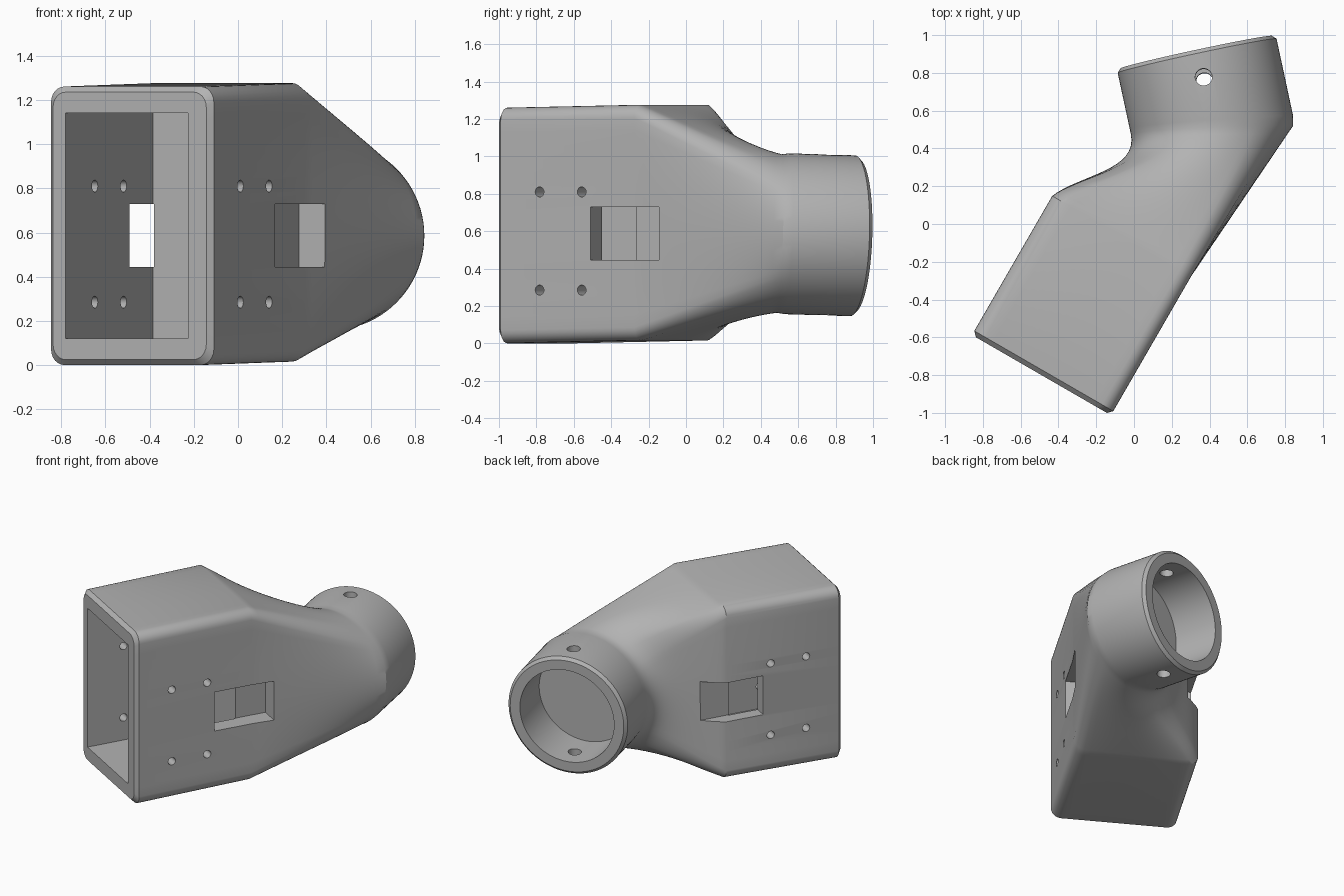
import bpy, bmesh, math
from mathutils import Vector, Matrix

cube = bpy.data.objects.get("Cube")
if cube:
    bpy.data.objects.remove(cube, do_unlink=True)

# Frames: rectangular socket and round collar
UP = Vector((0, 0, 1))
MOUTH = Vector((-0.49, -0.80, 0))
ALONG = Vector((0.5, 0.866, 0))
ACROSS = Vector((0.866, -0.5, 0))
RIM = Vector((0.33, 0.91, 0.575))
AXIS = Vector((-0.21, 0.978, -0.03)).normalized()
SIDE = Vector((0.978, 0.21, 0))
COLLAR_UP = SIDE.cross(AXIS).normalized()
HALF_W, HALF_H, LENGTH, RADIUS = 0.425, 0.63, 0.85, 0.43


def add_object(name, bm):
    bm.normal_update()
    bmesh.ops.recalc_face_normals(bm, faces=bm.faces)
    mesh = bpy.data.meshes.new(name)
    bm.to_mesh(mesh)
    bm.free()
    obj = bpy.data.objects.new(name, mesh)
    bpy.context.collection.objects.link(obj)
    return obj


def rounded_outline(radius=0.07, arc=6, side=16):
    """Points of the rounded rectangle, each paired with its collar angle."""
    pts = []
    for q in range(4):
        mid = math.radians(45 + 90 * q)
        sx, sz = math.copysign(1, math.cos(mid)), math.copysign(1, math.sin(mid))
        centre = Vector((sx * (HALF_W - radius), sz * (HALF_H - radius)))
        for i in range(arc + 1):
            f = i / arc - 0.5
            a = mid + f * math.pi / 2
            p = centre + radius * Vector((math.cos(a), math.sin(a)))
            pts.append((p, mid + f * math.radians(24)))
        end, end_angle = pts[-1]
        # straight run to the next corner
        if q % 2 == 0:
            nxt = Vector((-end.x, end.y))
        else:
            nxt = Vector((end.x, -end.y))
        for i in range(1, side):
            f = i / side
            pts.append((end.lerp(nxt, f), end_angle + f * math.radians(66)))
    return pts


OUTLINE = rounded_outline()


def socket_ring(s, inset=0.0):
    kx, kz = 1 - inset / HALF_W, 1 - inset / HALF_H
    return [MOUTH + ALONG * s + ACROSS * p.x * kx
            + UP * (HALF_H + p.y * kz + 0.016 * s / LENGTH) for p, a in OUTLINE]


def collar_ring(back, radius=RADIUS, slant=0.0, trim=0.0):
    """Collar section; slant tilts it, trim softens the outer elbow."""
    return [RIM - AXIS * (back + slant * math.cos(a))
            + (SIDE * math.cos(a) + COLLAR_UP * math.sin(a))
            * (radius - trim * (1 + math.cos(a)) / 2)
            for p, a in OUTLINE]


def blend_rings(first, last, steps=16):
    """Straight on the outer side, filleted on the inside of the elbow."""
    rings = []
    for k in range(1, steps):
        t = k / steps
        ring = []
        for p0, p1, (_, a) in zip(first, last, OUTLINE):
            bend = (1 - math.cos(a)) / 2
            chord = p1 - p0
            ring.append(p0 + chord * t
                        + (chord - AXIS * 0.6) * (t * t * (1 - t) * bend))
        rings.append(ring)
    return rings


# Outer body: socket, blended elbow, collar
socket_end = socket_ring(LENGTH)
collar_base = collar_ring(0.42, slant=0.07, trim=0.012)
rings = [socket_ring(0, 0.025), socket_ring(0.025), socket_end]
rings += blend_rings(socket_end, collar_base)
rings += [collar_base, collar_ring(0.38, slant=0.06),
          collar_ring(0.02), collar_ring(0, RADIUS - 0.02)]
bm = bmesh.new()
loops = [[bm.verts.new(p) for p in ring] for ring in rings]
count = len(OUTLINE)
for a, b in zip(loops, loops[1:]):
    for i in range(count):
        j = (i + 1) % count
        bm.faces.new((a[i], a[j], b[j], b[i]))
bm.faces.new(loops[0])
bm.faces.new(loops[-1])
body = add_object("angled_pipe_adapter", bm)

cutters = []


def cut_box(name, s, v, z):
    """Block cutter given by ranges along, across and up the socket."""
    bm = bmesh.new()
    bmesh.ops.create_cube(bm, size=1)
    for vert in bm.verts:
        c = vert.co + Vector((0.5, 0.5, 0.5))
        vert.co = (MOUTH + ALONG * (s[0] + (s[1] - s[0]) * c.x)
                   + ACROSS * (v[0] + (v[1] - v[0]) * c.y)
                   + UP * (z[0] + (z[1] - z[0]) * c.z))
    cutters.append(add_object(name, bm))


def cut_cylinder(name, start, end, radius, segments=32):
    d = end - start
    m = (Matrix.Translation((start + end) / 2)
         @ d.to_track_quat('Z', 'Y').to_matrix().to_4x4())
    bm = bmesh.new()
    bmesh.ops.create_cone(bm, cap_ends=True, segments=segments, radius1=radius,
                          radius2=radius, depth=d.length, matrix=m)
    cutters.append(add_object(name, bm))


# Socket cavity and the side windows
cut_box("cavity_cutter", (-0.1, 0.79), (-0.335, 0.305), (0.12, 1.14))
cut_box("left_window_cutter", (0.58, 1.01), (0.3, 0.6), (0.445, 0.73))
cut_box("right_window_cutter", (0.58, 1.01), (-0.6, -0.33), (0.445, 0.73))

# Screw holes across the socket
for s in (0.265, 0.525):
    for z in (0.285, 0.81):
        mid = MOUTH + ALONG * s + UP * z
        cut_cylinder("screw_hole_cutter", mid - ACROSS * 0.6,
                     mid + ACROSS * 0.6, 0.027, 20)

# Collar bore and its vertical pin hole
cut_cylinder("bore_cutter", RIM - AXIS * 0.33, RIM + AXIS * 0.1, 0.34, 96)
pin = RIM - AXIS * 0.15 + SIDE * 0.01
cut_cylinder("pin_hole_cutter", pin - COLLAR_UP * 0.6,
             pin + COLLAR_UP * 0.6, 0.045, 28)

for c in cutters:
    c.hide_render = True
    mod = body.modifiers.new(c.name, 'BOOLEAN')
    mod.operation = 'DIFFERENCE'
    mod.solver = 'EXACT'
    mod.object = c

# Bake the cuts and drop the cutters
graph = bpy.context.evaluated_depsgraph_get()
graph.update()
baked = bpy.data.meshes.new_from_object(body.evaluated_get(graph))
body.modifiers.clear()
body.data = baked
for c in cutters:
    bpy.data.objects.remove(c, do_unlink=True)

# Single grey plastic
grey = bpy.data.materials.new("grey_plastic")
grey.use_nodes = True
colour = (0.45, 0.45, 0.45, 1)
grey.diffuse_color = colour
grey.node_tree.nodes["Principled BSDF"].inputs["Base Color"].default_value = colour
body.data.materials.clear()
body.data.materials.append(grey)

bpy.ops.object.select_all(action='DESELECT')
body.select_set(True)
bpy.context.view_layer.objects.active = body
bpy.ops.object.shade_smooth_by_angle(angle=math.radians(30))
